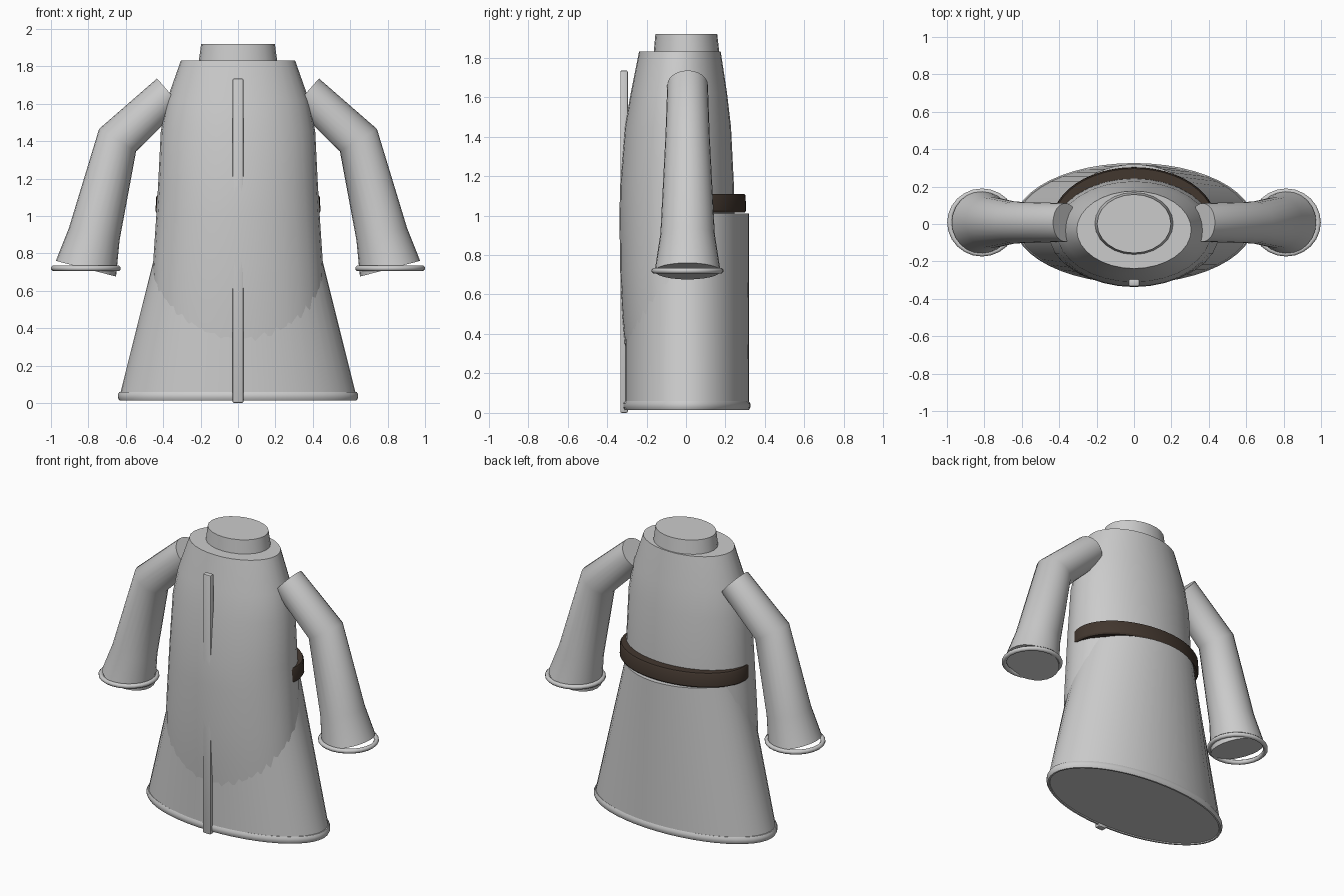
import bpy, bmesh, math
from mathutils import Vector

if "Cube" in bpy.data.objects:
    bpy.data.objects.remove(bpy.data.objects["Cube"])


def finish(name, bm, angle=30, mat=None):
    bmesh.ops.recalc_face_normals(bm, faces=bm.faces)
    me = bpy.data.meshes.new(name)
    bm.to_mesh(me)
    bm.free()
    ob = bpy.data.objects.new(name, me)
    bpy.context.collection.objects.link(ob)
    if mat:
        me.materials.append(mat)
    bpy.ops.object.select_all(action='DESELECT')
    bpy.context.view_layer.objects.active = ob
    ob.select_set(True)
    bpy.ops.object.shade_smooth_by_angle(angle=math.radians(angle))
    return ob


def loft(name, rings, n, angle=30, closed=False, mat=None):
    """Skin elliptical rings given as (centre, half axis u, half axis v)."""
    bm = bmesh.new()
    loops = []
    for c, u, v in rings:
        c, u, v = Vector(c), Vector(u), Vector(v)
        loops.append([bm.verts.new(c + u * math.cos(2 * math.pi * i / n)
                                   + v * math.sin(2 * math.pi * i / n)) for i in range(n)])
    pairs = list(zip(loops, loops[1:]))
    if closed:
        pairs.append((loops[-1], loops[0]))
    else:
        bm.faces.new(loops[0])
        bm.faces.new(loops[-1])
    for a, b in pairs:
        for i in range(n):
            j = (i + 1) % n
            bm.faces.new((a[i], a[j], b[j], b[i]))
    return finish(name, bm, angle, mat)


def flat(z, rx, y0, y1, x=0):
    """Horizontal ellipse spanning y0 to y1."""
    return ((x, (y0 + y1) / 2, z), (rx, 0, 0), (0, (y1 - y0) / 2, 0))


def hoop(name, x, y, z, rx, ry, tr, tz, n):
    """Horizontal elliptical ring with a rounded section."""
    rings = []
    for k in range(8):
        a = 2 * math.pi * k / 8 + math.pi / 8
        d = tr * math.cos(a)
        rings.append(((x, y, z + tz * math.sin(a)), (rx + d, 0, 0), (0, ry + d, 0)))
    return loft(name, rings, n, 50, True)


# Body, leaning slightly forward of the skirt
loft("torso", [flat(0.30, 0.472, -0.308, 0.22), flat(0.50, 0.465, -0.324, 0.23),
               flat(0.73, 0.455, -0.334, 0.24), flat(1.00, 0.437, -0.337, 0.245),
               flat(1.15, 0.428, -0.334, 0.243), flat(1.45, 0.413, -0.31, 0.228),
               flat(1.62, 0.38, -0.28, 0.208), flat(1.83, 0.306, -0.238, 0.176)], 32)

# Skirt and hem
loft("skirt", [flat(0.02, 0.637, -0.311, 0.319), flat(1.01, 0.39, -0.311, 0.319)], 48)
hoop("hem", 0, 0.004, 0.037, 0.629, 0.309, 0.014, 0.025, 48)

# Neck collar
loft("collar", [flat(1.80, 0.214, -0.166, 0.172), flat(1.92, 0.197, -0.155, 0.158)], 24)

# Belt, its front half buried in the body
brown = bpy.data.materials.new("dark_brown")
brown.diffuse_color = (0.055, 0.038, 0.028, 1)
brown.use_nodes = True
brown.node_tree.nodes["Principled BSDF"].inputs["Base Color"].default_value = brown.diffuse_color
loft("belt", [flat(1.015, 0.435, -0.29, 0.298), flat(1.025, 0.441, -0.295, 0.304),
              flat(1.10, 0.438, -0.295, 0.302), flat(1.11, 0.432, -0.29, 0.296)], 48, mat=brown)

# Front placket strip
bm = bmesh.new()
bmesh.ops.create_cube(bm, size=1)
for v in bm.verts:
    v.co = Vector((v.co.x * 0.058, v.co.y * 0.038 - 0.314, v.co.z * 1.735 + 0.8675))
bmesh.ops.bevel(bm, geom=bm.edges[:], offset=0.008, segments=2, affect='EDGES', profile=0.5)
finish("placket", bm)

# Sleeves and cuffs, both sides
for s, side in ((1, "right"), (-1, "left")):
    path = [((0.367, 1.66), (0.066, 0.075), 0.103), ((0.644, 1.405), (0.099, 0.060), 0.112),
            ((0.768, 0.905), (0.135, 0.034), 0.138), ((0.813, 0.718), (0.161, 0.042), 0.167)]
    loft("sleeve_" + side, [((s * c[0], 0.008, c[1]), (s * u[0], 0, u[1]), (0, r, 0))
                            for c, u, r in path], 24, 50)
    hoop("cuff_" + side, s * 0.813, 0.008, 0.72, 0.172, 0.168, 0.015, 0.015, 24)
